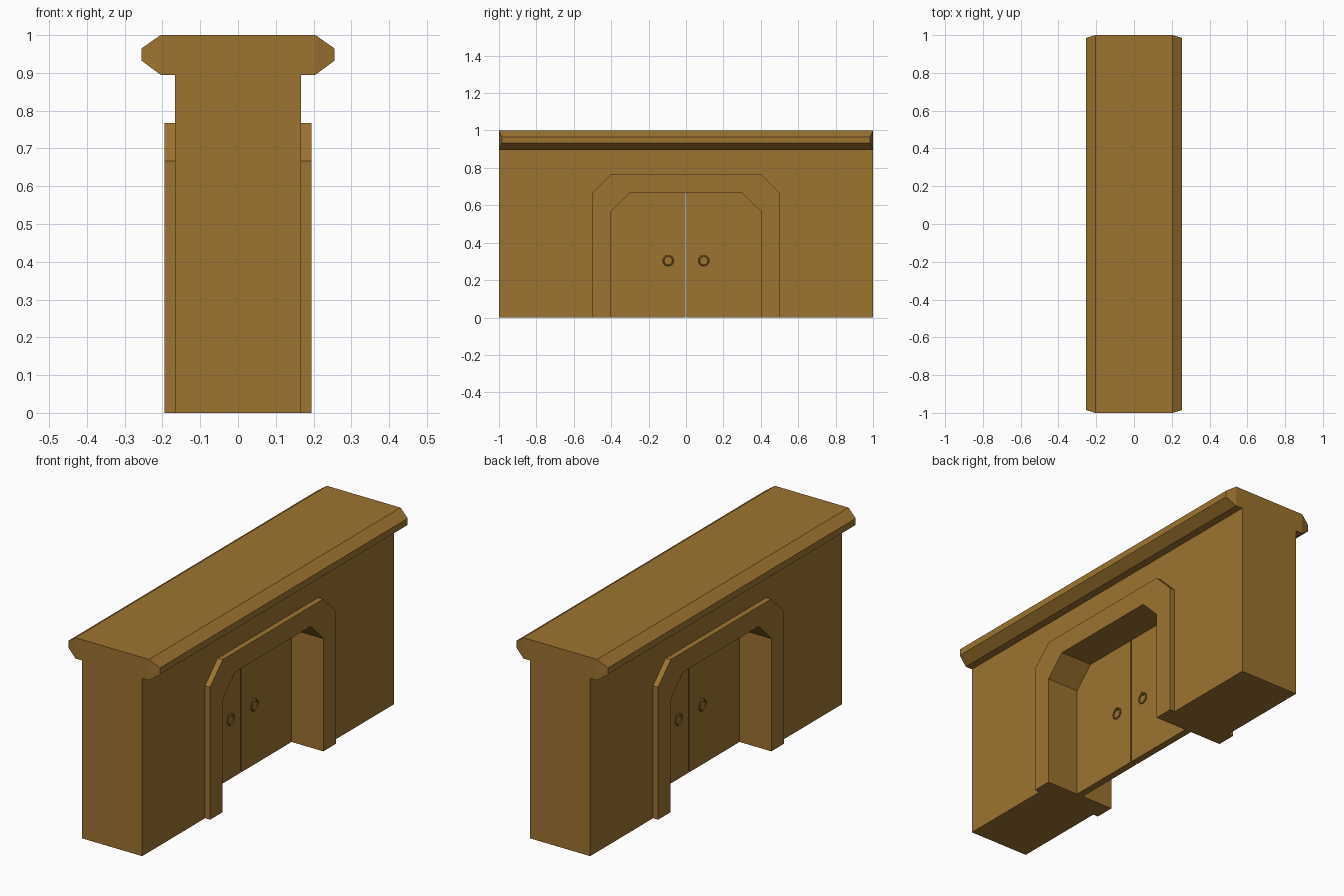
import bpy, bmesh, math
from mathutils import Matrix, Vector

if "Cube" in bpy.data.objects:
    bpy.data.objects.remove(bpy.data.objects["Cube"])

mat = bpy.data.materials.new("brown")
mat.diffuse_color = (0.34, 0.172, 0.029, 1)
mat.use_nodes = True
mat.node_tree.nodes["Principled BSDF"].inputs["Base Color"].default_value = mat.diffuse_color


def finish(bm, name):
    bmesh.ops.recalc_face_normals(bm, faces=bm.faces)
    mesh = bpy.data.meshes.new(name)
    bm.to_mesh(mesh)
    bm.free()
    mesh.materials.append(mat)
    obj = bpy.data.objects.new(name, mesh)
    bpy.context.collection.objects.link(obj)
    return obj


def slab(name, profile, x0, x1):
    """Extrude a (y, z) outline from x0 to x1."""
    bm = bmesh.new()
    face = bm.faces.new([bm.verts.new((x0, y, z)) for y, z in profile])
    ext = bmesh.ops.extrude_face_region(bm, geom=[face])
    verts = [v for v in ext["geom"] if isinstance(v, bmesh.types.BMVert)]
    bmesh.ops.translate(bm, verts=verts, vec=(x1 - x0, 0, 0))
    return finish(bm, name)


def arch(half, top):
    """Chamfered arch outline running from -y foot to +y foot."""
    c = 0.1
    left = [(-half, 0), (-half, top - c), (-half + c, top)]
    return left + [(-y, z) for y, z in reversed(left)]


inner, outer = arch(0.4, 0.667), arch(0.5, 0.767)

# Wall with the gateway opening
slab("wall", [(-1, 0)] + inner + [(1, 0), (1, 0.895), (-1, 0.895)], -0.167, 0.167)

# Coping with chamfered long sides
bm = bmesh.new()
for sx in (-1, 1):
    for sy in (-1, 1):
        for x, y, z in ((0.205, 1, 0.895), (0.205, 1, 1),
                        (0.255, 0.985, 0.932), (0.255, 0.985, 0.965)):
            bm.verts.new((sx * x, sy * y, z))
bmesh.ops.convex_hull(bm, input=bm.verts)
bmesh.ops.dissolve_limit(bm, angle_limit=0.01, verts=bm.verts, edges=bm.edges)
finish(bm, "coping")

# Raised arch surround on both faces
for side, s in (("east", 1), ("west", -1)):
    slab("arch_frame_" + side, outer + inner[::-1], s * 0.167, s * 0.195)

# Two door leaves with a narrow gap
DOOR = 0.018
for side, s in (("north", 1), ("south", -1)):
    leaf = [(0.004, 0), (0.4, 0), (0.4, 0.567), (0.3, 0.667), (0.004, 0.667)]
    slab("door_" + side, [(s * y, z) for y, z in leaf], -DOOR, DOOR)


def ring_pull(name, sx, y):
    """Ring hanging from a small stud on the door face."""
    bm = bmesh.new()
    n, m, R, r = 12, 6, 0.026, 0.004
    rows = []
    for i in range(n):
        a = 2 * math.pi * i / n
        rows.append([])
        for j in range(m):
            b = 2 * math.pi * j / m
            d = R + r * math.cos(b)
            rows[-1].append(bm.verts.new((sx * (DOOR + 0.009 + r * math.sin(b)),
                                          y + d * math.sin(a), 0.304 + d * math.cos(a))))
    for i in range(n):
        for j in range(m):
            k, l = (i + 1) % n, (j + 1) % m
            bm.faces.new((rows[i][j], rows[k][j], rows[k][l], rows[i][l]))
    # stud
    place = Matrix.Translation(Vector((sx * (DOOR + 0.007), y, 0.329))) @ Matrix.Rotation(math.pi / 2, 4, 'Y')
    bmesh.ops.create_cone(bm, cap_ends=True, segments=8, radius1=0.006,
                          radius2=0.006, depth=0.018, matrix=place)
    finish(bm, name)


for fside, sx in (("east", 1), ("west", -1)):
    for dside, sy in (("north", 1), ("south", -1)):
        ring_pull(f"ring_handle_{fside}_{dside}", sx, sy * 0.095)
